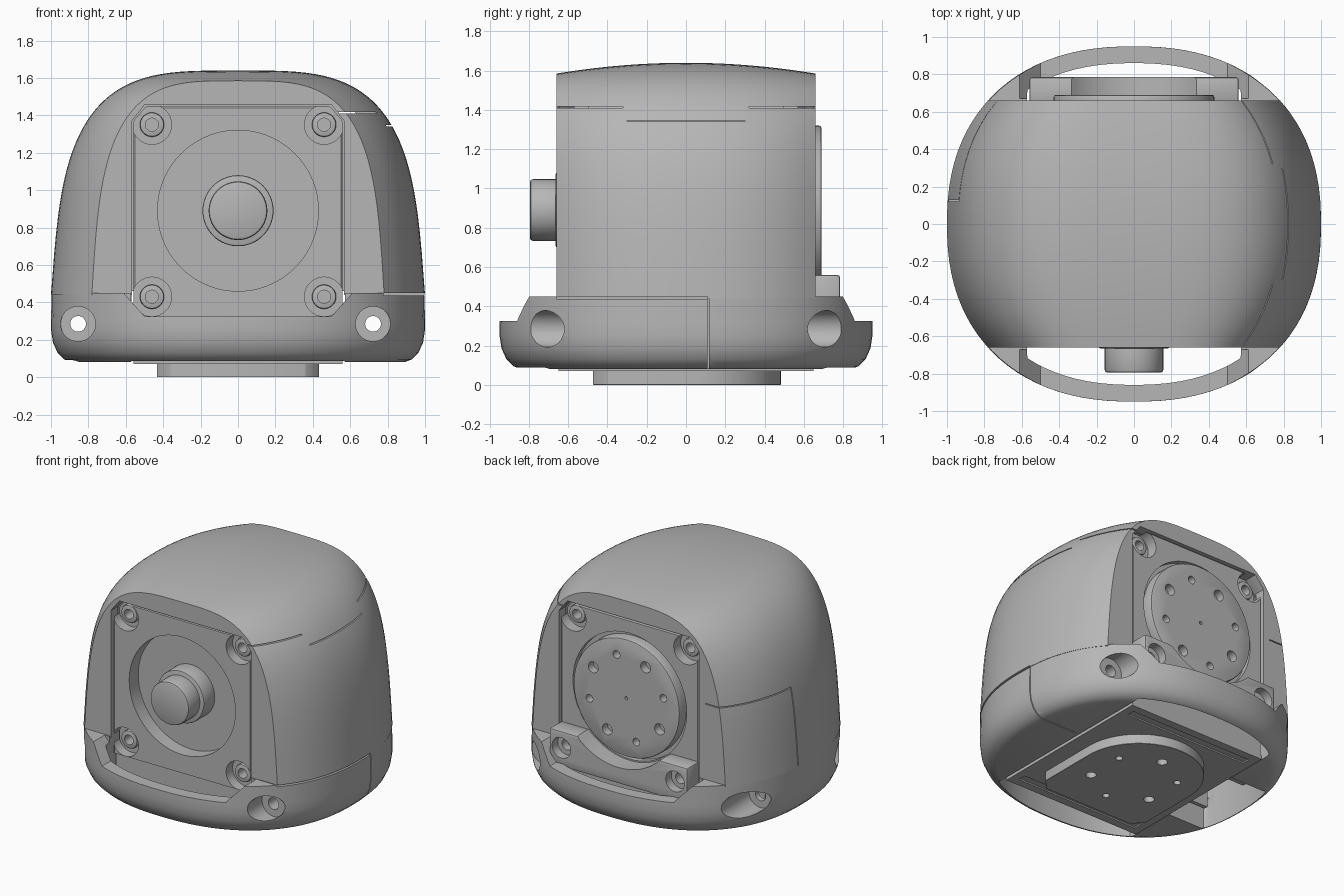
import bpy, bmesh, math
from mathutils import Matrix, Vector

if "Cube" in bpy.data.objects:
    bpy.data.objects.remove(bpy.data.objects["Cube"], do_unlink=True)

grey = bpy.data.materials.new("light_grey")
grey.use_nodes = True
COLOUR = (0.47, 0.47, 0.47, 1)
grey.diffuse_color = COLOUR
grey.node_tree.nodes["Principled BSDF"].inputs["Base Color"].default_value = COLOUR

DEPTH = 0.95     # half depth of the plan outline
FRONT = 0.66     # where the dome is sliced flat
AXIS = 0.89      # height of the motor axis
GAP = 0.007      # width of panel gaps


def finish(name, bm):
    bmesh.ops.recalc_face_normals(bm, faces=bm.faces)
    mesh = bpy.data.meshes.new(name)
    bm.to_mesh(mesh)
    bm.free()
    mesh.materials.append(grey)
    ob = bpy.data.objects.new(name, mesh)
    bpy.context.scene.collection.objects.link(ob)
    return ob


def loft(name, rings):
    bm = bmesh.new()
    loops = [[bm.verts.new(p) for p in ring] for ring in rings]
    n = len(loops[0])
    for a, b in zip(loops, loops[1:]):
        for i in range(n):
            j = (i + 1) % n
            bm.faces.new((a[i], a[j], b[j], b[i]))
    bm.faces.new(loops[0])
    bm.faces.new(loops[-1])
    return finish(name, bm)


def prism(name, half, y0, y1):
    """Extrude a mirrored x-z outline along y."""
    outline = half + [(-x, z) for x, z in reversed(half)]
    return loft(name, [[(x, y, z) for x, z in outline] for y in (y0, y1)])


def box(name, x, y, z):
    bm = bmesh.new()
    bmesh.ops.create_cube(bm, size=1)
    for v in bm.verts:
        v.co = Vector([lo + (c + 0.5) * (hi - lo) for c, (lo, hi) in zip(v.co, (x, y, z))])
    return finish(name, bm)


def rod(name, r, x, other, span, axis="Y", sides=48):
    """Cylinder along Y at (x, z=other), or along Z at (x, y=other)."""
    bm = bmesh.new()
    bmesh.ops.create_cone(bm, cap_ends=True, segments=sides, radius1=r, radius2=r,
                          depth=abs(span[1] - span[0]))
    mid = sum(span) / 2
    if axis == "Y":
        m = Matrix.Translation((x, mid, other)) @ Matrix.Rotation(math.pi / 2, 4, "X")
    else:
        m = Matrix.Translation((x, other, mid))
    bm.transform(m)
    return finish(name, bm)


def activate(ob):
    for o in bpy.context.selected_objects:
        o.select_set(False)
    ob.select_set(True)
    bpy.context.view_layer.objects.active = ob


def cut(ob, cutter, mode="DIFFERENCE"):
    activate(ob)
    mod = ob.modifiers.new("cut", "BOOLEAN")
    mod.operation, mod.object, mod.solver = mode, cutter, "EXACT"
    bpy.ops.object.modifier_apply(modifier=mod.name)
    bpy.data.objects.remove(cutter, do_unlink=True)


def bevel(ob, width, segments=2):
    activate(ob)
    mod = ob.modifiers.new("bevel", "BEVEL")
    mod.width, mod.segments, mod.limit_method = width, segments, "ANGLE"
    bpy.ops.object.modifier_apply(modifier=mod.name)


def power(v, e):
    return math.copysign(abs(v) ** e, v)


def plan_ring(z, inset, x_range=(-9, 9), max_y=9, n=96):
    e = 2 / 2.3
    ring = []
    for i in range(n):
        t = 2 * math.pi * (i + 0.5) / n
        x = (1 - inset) * power(math.cos(t), e)
        y = (DEPTH - inset) * power(math.sin(t), e)
        ring.append((max(x_range[0], min(x_range[1], x)), max(-max_y, min(max_y, y)), z))
    return ring


def dome(name, y0, y1, inset=0.0, base=0.44, steps=20, n=64):
    rings = []
    for k in range(steps + 1):
        y = y0 + (y1 - y0) * k / steps
        half = (1 - abs(y / DEPTH) ** 2.3) ** (1 / 2.3) - inset
        top = (1.64 - base) - inset - 0.055 * (y / FRONT) ** 2
        ring = []
        for i in range(n + 1):
            up = max(0, math.sin(math.pi * i / n)) ** (2 / 3.6)
            out = power(math.cos(math.pi * i / n), 2 / 3.6)
            ring.append((half * out * (1 - 0.09 * up), y, base + top * up))
        rings.append(ring)
    return loft(name, rings)


def motor_outline(grow, bottom):
    return [(0.56 + grow, bottom), (0.56 + grow, 1.37), (0.49 + grow, 1.45 + grow)]


# Domed shell, hollow, with a tunnel for the motor
shell = dome("shell", -FRONT, FRONT)
cut(shell, dome("cavity", -0.58, 0.58, 0.07, 0.4))
cut(shell, prism("tunnel", motor_outline(0.008, 0), -2, 2))

# Panel gaps on both flanks
for y0, y1, z in ((-0.7, -0.32, 1.41), (-0.3, 0.3, 1.34), (0.32, 0.7, 1.41)):
    cut(shell, box("gap", (0.5, 1.1), (y0, y1), (z, z + GAP)))
cut(shell, box("gap", (-1.1, -0.62), (0.12, 0.7), (1.0, 1.0 + GAP)))
cut(shell, box("gap", (-1.1, -0.75), (0.12, 0.12 + GAP), (0.4, 1.0)))

# Skirt around the base, with end slots and a pocket on the right flank
skirt = loft("skirt", [plan_ring(z, d) for d, z in
                       ((0.11, 0.08), (0.07, 0.095), (0.035, 0.13), (0.01, 0.185),
                        (0, 0.25), (0, 0.31), (0.003, 0.45))])
cut(skirt, loft("slot", [plan_ring(z, 0.09, (-0.573, 0.573)) for z in (-1, 1)]))
cut(skirt, loft("pocket", [plan_ring(z, 0.08, (-9, 0.5), 0.32) for z in (-1, 1)]))
dip = [(0.5, 0.325), (0.62, 0.46), (0.62, 0.7)]
for side in (-1, 1):
    cut(skirt, prism("dip", dip, side * 0.67, side * 1.2))
for x, start in ((-0.855, 0.36), (0.722, 0.62)):
    for side in (-1, 1):
        cut(skirt, rod("counterbore", 0.093, x, 0.285, (side * start, side * 1.2)))
    cut(skirt, rod("through_hole", 0.042, x, 0.285, (-1.2, 1.2), sides=32))

# Seam of the removable skirt section
cut(skirt, box("gap", (0.6, 1.1), (0.11, 0.11 + GAP), (0, 0.46)))
for part in (skirt, shell):
    cut(part, box("gap", (0.63, 1.1), (-FRONT, 0.11), (0.438, 0.451)))

# Ribs inside the pocket
for y in (-0.2, 0.2):
    box("rib", (-0.79, -0.57), (y - 0.015, y + 0.015), (0.16, 0.44))

# Motor block with recessed front, and a core that closes the gap around it
motor = prism("motor_block", motor_outline(0, 0.08), -0.645, 0.65)
bevel(motor, 0.01, 1)
core = prism("motor_core", motor_outline(0.012, 0.46), -0.5, 0.5)
cut(core, prism("core_hollow", motor_outline(-0.02, 0), -1, 1))
cut(motor, rod("recess", 0.43, 0, AXIS, (-1, -0.54), sides=72))
SCREWS = [(sx * 0.46, z) for sx in (-1, 1) for z in (0.43, 1.35)]
for x, z in SCREWS:
    for side in (-1, 1):
        cut(motor, rod("socket", 0.105, x, z, (side * 0.57, side * 1), sides=32))
        cut(motor, rod("bore", 0.035, x, z, (side * 0.45, side * 1), sides=24))
# Lower front opening between plate and skirt
cut(motor, box("step", (-1, 1), (-1, -0.61), (0, 0.325)))

# Screw heads
for x, z in SCREWS:
    for side in (-1, 1):
        head = rod("screw_head", 0.065, x, z, (side * 0.56, side * 0.605), sides=32)
        bevel(head, 0.01)
        cut(head, rod("bore", 0.035, x, z, (side * 0.4, side * 1), sides=24))

# Front hub and shaft
hub = rod("hub", 0.19, 0, AXIS, (-0.665, -0.5), sides=64)
bevel(hub, 0.01)
shaft = rod("shaft", 0.157, 0, AXIS, (-0.795, -0.6), sides=64)
bevel(shaft, 0.015)

# Rear output disc with bolt circle
cut(motor, rod("ring_recess", 0.46, 0, AXIS, (0.61, 1), sides=72))
disc = rod("output_disc", 0.43, 0, AXIS, (0.55, 0.69), sides=72)
bevel(disc, 0.012)
for k in range(4):
    for angle, r in ((30, 0.04), (75, 0.028)):
        a = math.radians(angle + 90 * k)
        cut(disc, rod("hole", r, 0.31 * math.cos(a), AXIS + 0.31 * math.sin(a),
                      (0.63, 1), sides=24))
cut(disc, rod("hole", 0.012, 0, AXIS, (0.63, 1), sides=12))

# Rear bracket curved around the disc
bracket = box("rear_bracket", (-0.56, 0.56), (0.64, 0.785), (0.3, 0.56))
bevel(bracket, 0.015)
cut(bracket, rod("arc", 0.47, 0, AXIS, (0, 2), sides=72))
for sx in (-1, 1):
    cut(bracket, rod("socket", 0.075, sx * 0.46, 0.44, (0.72, 1), sides=32))
    cut(bracket, rod("bore", 0.04, sx * 0.46, 0.44, (0.66, 1), sides=24))

# Underside plate with long grooves
plate = box("base_plate", (-0.56, 0.56), (-0.65, 0.65), (0.07, 0.1))
for y in (-0.56, 0.56):
    cut(plate, box("groove", (-0.5, 0.5), (y - 0.03, y + 0.03), (0, 0.092)))

# Mounting foot underneath, round at the back and square at the front
mount = rod("mount_foot", 0.433, 0, 0.05, (0, 0.09), "Z", 72)
foot = [(0.433, 0.05), (0.433, -0.4), (0.36, -0.473), (-0.36, -0.473), (-0.433, -0.4),
        (-0.433, 0.05)]
cut(mount, loft("foot_front", [[(x, y, z) for x, y in foot] for z in (0, 0.09)]), "UNION")
bevel(mount, 0.01, 1)
for k in range(6):
    a = math.radians(60 * k + 30)
    cut(mount, rod("hole", 0.036 if k % 2 else 0.024, 0.29 * math.cos(a),
                   0.29 * math.sin(a), (-1, 0.06), "Z", 24))

# Smooth curved surfaces, keep hard edges
for ob in bpy.context.scene.collection.objects:
    if ob.type == "MESH":
        activate(ob)
        bpy.ops.object.shade_smooth_by_angle(angle=math.radians(30))
